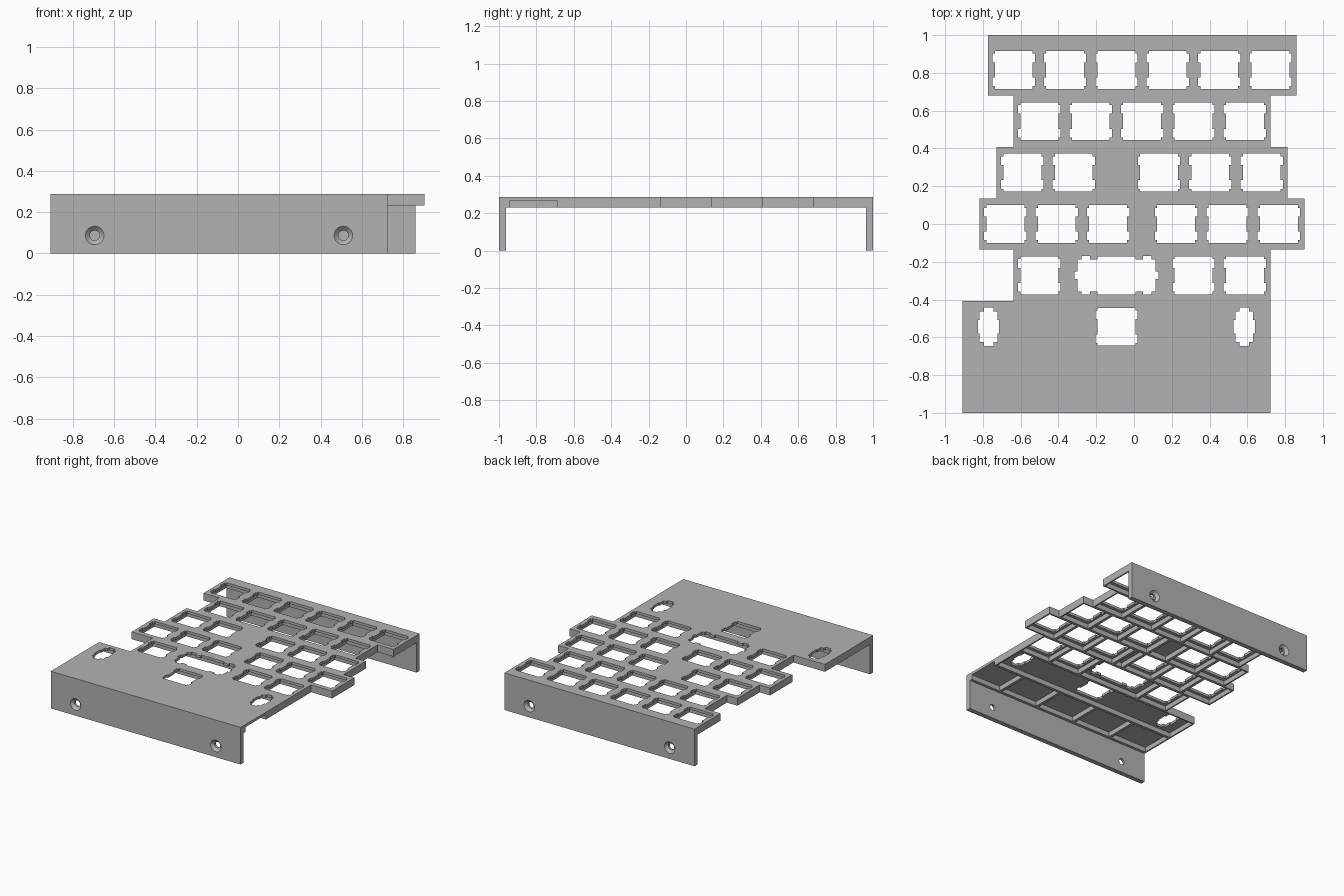
import bpy, bmesh, math
from mathutils import Matrix, Vector

if "Cube" in bpy.data.objects:
    bpy.data.objects.remove(bpy.data.objects["Cube"])

grey = bpy.data.materials.new("plain grey")
grey.use_nodes = True
COLOUR = (0.45, 0.45, 0.45, 1)
grey.diffuse_color = COLOUR
grey.node_tree.nodes["Principled BSDF"].inputs["Base Color"].default_value = COLOUR

TOP, SKIN, RIM = 0.288, 0.268, 0.231   # plate top, recess ceiling, rib bottom
U = 0.272                              # key pitch
RIB = 0.011                            # half a rib
WALL = 0.037


def finish(name, bm):
    bmesh.ops.recalc_face_normals(bm, faces=bm.faces)
    mesh = bpy.data.meshes.new(name)
    bm.to_mesh(mesh)
    bm.free()
    mesh.materials.append(grey)
    ob = bpy.data.objects.new(name, mesh)
    bpy.context.collection.objects.link(ob)
    return ob


def prism(bm, pts, z0, z1):
    face = bm.faces.new([bm.verts.new((x, y, z0)) for x, y in pts])
    ext = bmesh.ops.extrude_face_region(bm, geom=[face])
    bmesh.ops.translate(bm, vec=(0, 0, z1 - z0),
                        verts=[v for v in ext["geom"] if isinstance(v, bmesh.types.BMVert)])


def box(bm, x0, x1, y0, y1, z0, z1):
    prism(bm, [(x0, y0), (x1, y0), (x1, y1), (x0, y1)], z0, z1)


def cut(ob, bm):
    cutter = finish("cutter", bm)
    cutter.hide_render = True
    mod = ob.modifiers.new("cut", "BOOLEAN")
    mod.operation, mod.solver, mod.object = "DIFFERENCE", "EXACT", cutter
    bpy.context.view_layer.objects.active = ob
    bpy.ops.object.modifier_apply(modifier=mod.name)
    bpy.data.objects.remove(cutter)


def quarter_mirror(quarter):
    """Full closed outline from its upper right quarter, listed counterclockwise."""
    right = [(x, -y) for x, y in reversed(quarter)] + quarter
    return right + [(-x, -y) for x, y in right]


def at(pts, cx, cy):
    return [(x + cx, y + cy) for x, y in pts]


# Rows from back to front: edges in x, edges in y, key centres
ROWS = [
    (-0.773, 0.859, 0.680, 1.0, [-0.637 + U * i for i in range(6)]),
    (-0.637, 0.723, 0.408, 0.680, [-0.501 + U * i for i in range(5)]),
    (-0.727, 0.812, 0.136, 0.408, [-0.591, -0.319, 0.132, 0.404, 0.676]),
    (-0.817, 0.903, -0.136, 0.136, [-0.681, -0.409, -0.137, 0.223, 0.495, 0.767]),
    (-0.637, 0.723, -0.408, -0.136, [-0.501, 0.315, 0.587]),
    (-0.907, 0.723, -1.0, -0.408, []),
]
MID = -0.093

# Stepped plate body
outline = [p for x0, x1, y0, y1, k in ROWS for p in ((x1, y1), (x1, y0))]
outline += [p for x0, x1, y0, y1, k in reversed(ROWS) for p in ((x0, y0), (x0, y1))]
bm = bmesh.new()
prism(bm, outline, RIM, TOP)
plate = finish("key_plate", bm)

# Recesses between the ribs underneath
bm = bmesh.new()


def recess(x0, x1, y0, y1):
    box(bm, x0 + RIB, x1 - RIB, y0 + RIB, y1 - RIB, 0.1, SKIN)


for x0, x1, y0, y1, keys in ROWS:
    for c in keys:
        recess(c - U / 2, c + U / 2, y0, y0 + U)
recess(MID - U, MID + U, -0.408, -0.136)            # wide key
recess(-0.183, -0.004, 0.136, 0.408)                # blank gap
recess(-0.001, 0.087, -0.136, 0.136)                # small gap
recess(-0.907, 0.723, -0.680, -0.408)               # long front key
for i in range(5):                                  # front bays, last one open
    recess(-0.907 + 1.25 * U * i, -0.907 + 1.25 * U * (i + 1), -0.952, -0.680)
cut(plate, bm)

# Switch openings with side notches
switch = quarter_mirror([(0.1, 0.04), (0.112, 0.04), (0.112, 0.086), (0.1, 0.086), (0.1, 0.1)])
wide = quarter_mirror([(0.222, 0.02), (0.206, 0.02), (0.206, 0.085), (0.185, 0.085),
                       (0.185, 0.102), (0.14, 0.102), (0.14, 0.085), (0.1, 0.085), (0.1, 0.1)])
stabiliser = quarter_mirror([(0.056, 0.035), (0.047, 0.035), (0.047, 0.08),
                             (0.025, 0.08), (0.025, 0.102)])
bm = bmesh.new()
for x0, x1, y0, y1, keys in ROWS:
    for c in keys:
        prism(bm, at(switch, c, y0 + U / 2), 0.1, 0.4)
prism(bm, at(wide, MID, -0.272), 0.1, 0.4)
prism(bm, at(switch, MID, -0.544), 0.1, 0.4)
for side in (-1, 1):
    prism(bm, at(stabiliser, MID + side * 0.677, -0.544), 0.1, 0.4)
cut(plate, bm)


# Upright walls with countersunk screw holes
def upright(name, x0, x1, side):
    bm = bmesh.new()
    ys = sorted((side, side * (1 - WALL)))
    box(bm, x0, x1, ys[0], ys[1], 0, RIM)
    ob = finish(name, bm)
    bm = bmesh.new()
    profile = [(0, 1.01), (0.049, 1.01), (0.045, 1.0), (0.024, 0.98), (0.024, 0.9), (0, 0.9)]
    for hx in (x0 + 0.213, x1 - 0.213):
        verts = [bm.verts.new((hx + r, side * y, 0.087)) for r, y in profile]
        edges = [bm.edges.new(pair) for pair in zip(verts, verts[1:])]
        bmesh.ops.spin(bm, geom=verts + edges, cent=(hx, 0, 0.087), axis=(0, 1, 0),
                       angle=math.tau, steps=32, use_duplicate=False)
    bmesh.ops.remove_doubles(bm, verts=bm.verts, dist=0.0005)
    cut(ob, bm)
    bpy.ops.object.select_all(action="DESELECT")
    ob.select_set(True)
    bpy.context.view_layer.objects.active = ob
    bpy.ops.object.shade_smooth_by_angle(angle=math.radians(30))


upright("front_wall", -0.907, 0.723, -1)
upright("back_wall", -0.773, 0.859, 1)
